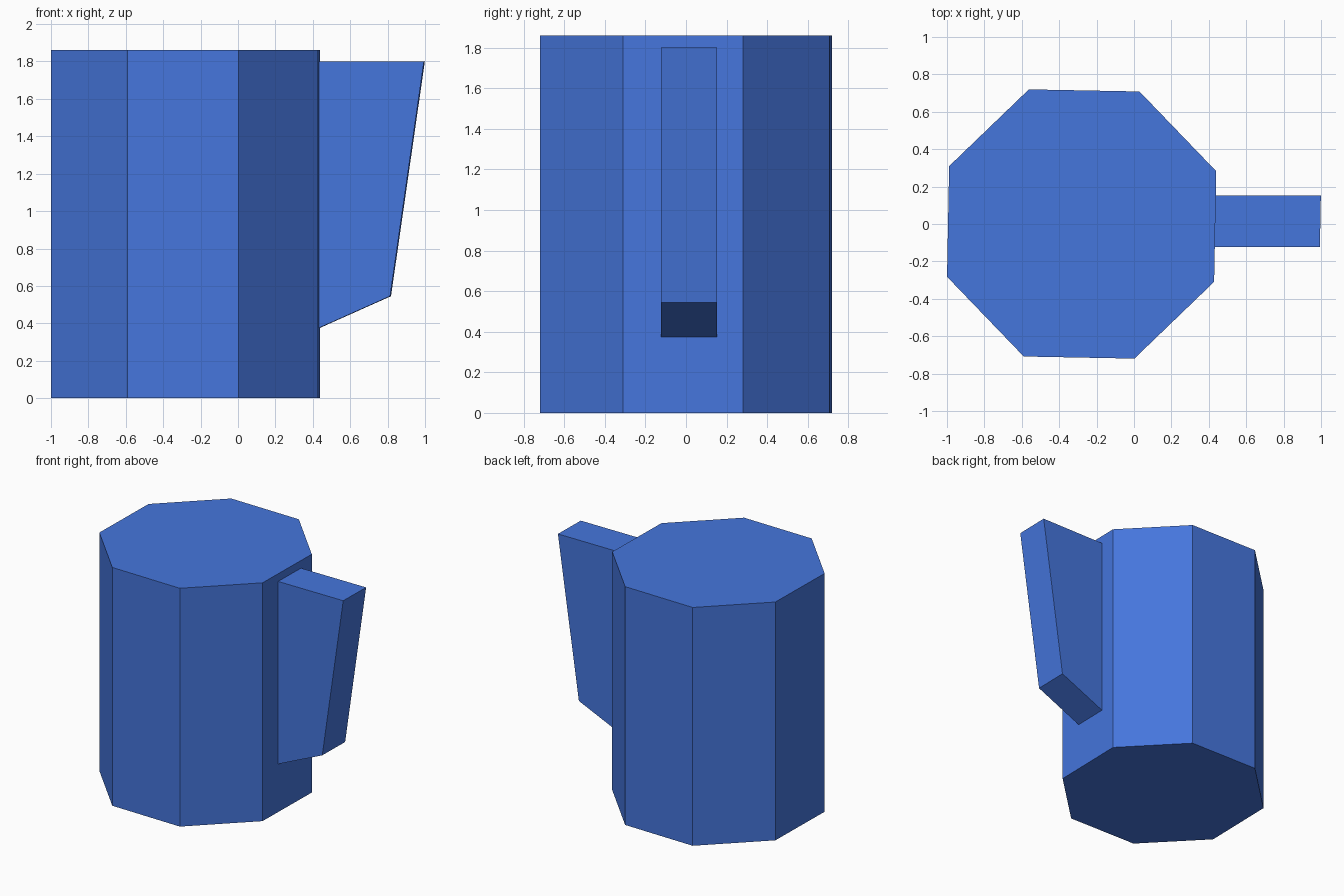
import bpy, bmesh
from math import cos, sin, pi, radians

if "Cube" in bpy.data.objects:
    bpy.data.objects.remove(bpy.data.objects["Cube"])

blue = bpy.data.materials.new("blue")
blue.diffuse_color = (0.06, 0.18, 0.72, 1)
blue.use_nodes = True
blue.node_tree.nodes["Principled BSDF"].inputs["Base Color"].default_value = blue.diffuse_color

CENTRE_X, RADIUS, HEIGHT = -0.28, 0.773, 1.86
TURN = radians(-1.1)  # slight twist of the octagon about z


def prism(name, profile, offset, open_sides=()):
    """Extrude a flat profile by an offset vector into a flat-shaded solid."""
    bm = bmesh.new()
    a = [bm.verts.new(p) for p in profile]
    b = [bm.verts.new([c + d for c, d in zip(p, offset)]) for p in profile]
    bm.faces.new(a)
    bm.faces.new(b[::-1])
    n = len(a)
    for i in range(n):
        if i not in open_sides:
            j = (i + 1) % n
            bm.faces.new((a[j], a[i], b[i], b[j]))
    bmesh.ops.recalc_face_normals(bm, faces=bm.faces)
    mesh = bpy.data.meshes.new(name)
    bm.to_mesh(mesh)
    bm.free()
    mesh.materials.append(blue)
    obj = bpy.data.objects.new(name, mesh)
    bpy.context.collection.objects.link(obj)
    return obj


# Eight-sided mug body, closed at top and bottom
angles = [TURN + pi / 8 + k * pi / 4 for k in range(8)]
prism("mug_body",
      [(CENTRE_X + RADIUS * cos(t), RADIUS * sin(t), 0) for t in angles],
      (0, 0, HEIGHT))

# Solid tapered handle, its open inner end sitting flush on the body wall
handle_xz = [(0.432, 0.375), (0.813, 0.545), (0.994, 1.80), (0.432, 1.80)]
prism("mug_handle", [(x, -0.122, z) for x, z in handle_xz],
      (0.005, 0.275, 0), open_sides=(3,))
